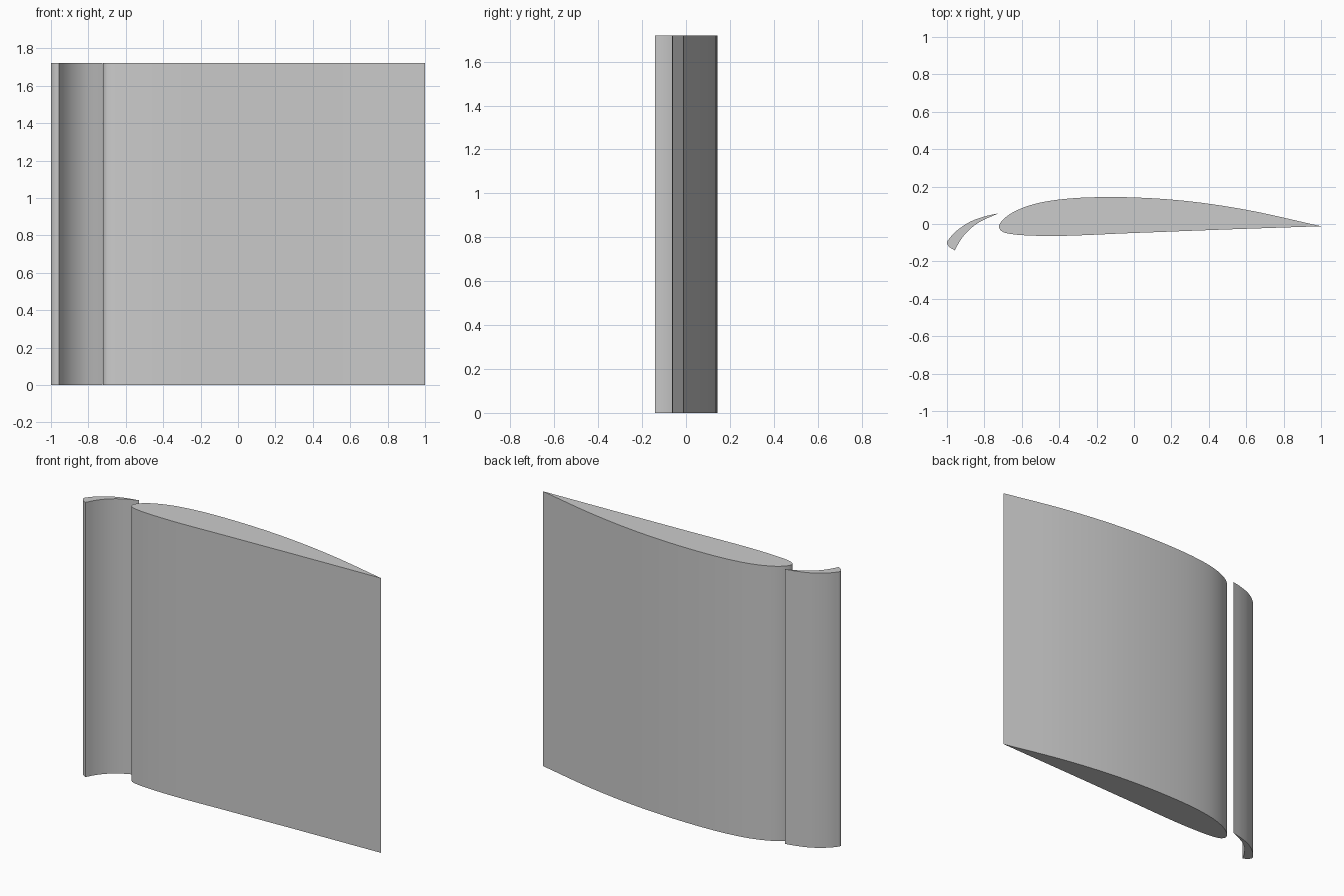
import bpy, bmesh
from mathutils import Vector

cube = bpy.data.objects.get("Cube")
if cube:
    bpy.data.objects.remove(cube, do_unlink=True)

HEIGHT = 1.72

grey = bpy.data.materials.new("plain grey")
grey.use_nodes = True
COLOUR = (0.6, 0.6, 0.6, 1)
grey.diffuse_color = COLOUR
grey.node_tree.nodes["Principled BSDF"].inputs["Base Color"].default_value = COLOUR


def spline(points, steps=6):
    """Smooth curve through the points, leaving out the last one."""
    p = [Vector(q) for q in points]
    p = [2 * p[0] - p[1]] + p + [2 * p[-1] - p[-2]]
    out = []
    for a, b, c, d in zip(p, p[1:], p[2:], p[3:]):
        # Centripetal spacing avoids bulges where the points are uneven
        t1 = (b - a).length ** 0.5
        t2 = t1 + (c - b).length ** 0.5
        t3 = t2 + (d - c).length ** 0.5
        for i in range(steps):
            t = t1 + (t2 - t1) * i / steps
            a1 = a.lerp(b, t / t1)
            a2 = b.lerp(c, (t - t1) / (t2 - t1))
            a3 = c.lerp(d, (t - t2) / (t3 - t2))
            b1 = a1.lerp(a2, t / t2)
            b2 = a2.lerp(a3, (t - t1) / (t3 - t1))
            out.append(b1.lerp(b2, (t - t1) / (t2 - t1)))
    return out


def extrude_section(name, *curves):
    """Prism standing on the ground, outlined by the curves end to end."""
    outline = [q for curve in curves for q in spline(curve)]
    bm = bmesh.new()
    base = bm.faces.new([bm.verts.new((q.x, q.y, 0)) for q in outline])
    top = bmesh.ops.extrude_face_region(bm, geom=[base], use_keep_orig=True)
    verts = [v for v in top["geom"] if isinstance(v, bmesh.types.BMVert)]
    bmesh.ops.translate(bm, verts=verts, vec=(0, 0, HEIGHT))
    bmesh.ops.recalc_face_normals(bm, faces=bm.faces)
    mesh = bpy.data.meshes.new(name)
    bm.to_mesh(mesh)
    bm.free()
    mesh.materials.append(grey)
    obj = bpy.data.objects.new(name, mesh)
    bpy.context.collection.objects.link(obj)
    bpy.ops.object.select_all(action="DESELECT")
    obj.select_set(True)
    bpy.context.view_layer.objects.active = obj
    bpy.ops.object.shade_smooth_by_angle(angle=0.5)


# Main wing: trailing edge, over the back, round the nose, along the front
extrude_section("main_wing", [
    (1, -0.012), (0.6, 0.076), (0.25, 0.126), (-0.1, 0.144), (-0.38, 0.133),
    (-0.55, 0.102), (-0.66, 0.055), (-0.71, 0.012), (-0.722, -0.015),
    (-0.708, -0.038), (-0.66, -0.053), (-0.45, -0.064), (0, -0.048),
    (0.5, -0.029), (1, -0.012)])

# Leading edge slat: outer skin, blunt lower lip, hollow inner skin
extrude_section("leading_slat",
    [(-0.725, 0.057), (-0.8, 0.04), (-0.88, 0.01), (-0.95, -0.038),
     (-0.985, -0.075), (-1, -0.1), (-0.988, -0.122), (-0.958, -0.141)],
    [(-0.958, -0.141), (-0.93, -0.09), (-0.89, -0.04), (-0.83, 0.008),
     (-0.725, 0.057)])
